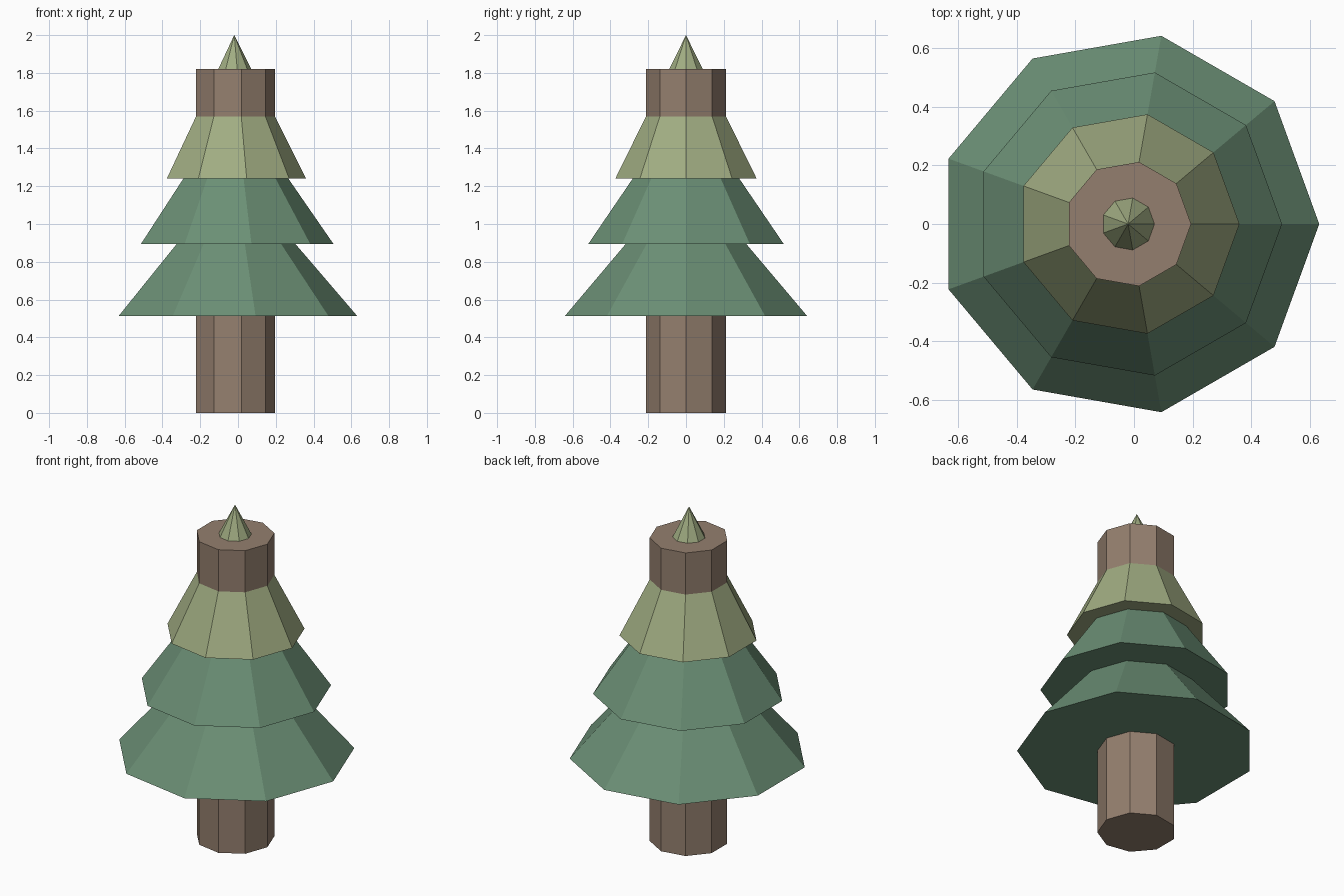
import bpy, bmesh
from math import cos, sin, tau

SIDES = 9
CENTRE_X = -0.02
CONE_HEIGHT = 0.76

default = bpy.data.objects.get("Cube")
if default:
    bpy.data.objects.remove(default)


def make_material(name, rgb):
    mat = bpy.data.materials.new(name)
    mat.use_nodes = True
    colour = (*rgb, 1)
    mat.diffuse_color = colour
    shader = next(n for n in mat.node_tree.nodes if n.type == "BSDF_PRINCIPLED")
    shader.inputs["Base Color"].default_value = colour
    return mat


def ring(bm, radius, z):
    return [bm.verts.new((radius * cos(tau * i / SIDES),
                          radius * sin(tau * i / SIDES), z))
            for i in range(SIDES)]


def make_part(name, mat, radius, bottom, height, pointed):
    """Flat-shaded nine-sided cone or column with one corner on +x."""
    bm = bmesh.new()
    base = ring(bm, radius, 0)
    bm.faces.new(base[::-1])
    if pointed:
        tip = bm.verts.new((0, 0, height))
        for i in range(SIDES):
            bm.faces.new((base[i], base[(i + 1) % SIDES], tip))
    else:
        top = ring(bm, radius, height)
        bm.faces.new(top)
        for i in range(SIDES):
            j = (i + 1) % SIDES
            bm.faces.new((base[i], base[j], top[j], top[i]))
    mesh = bpy.data.meshes.new(name)
    bm.to_mesh(mesh)
    bm.free()
    mesh.materials.append(mat)
    obj = bpy.data.objects.new(name, mesh)
    obj.location = (CENTRE_X, 0, bottom)
    bpy.context.collection.objects.link(obj)


bark = make_material("bark brown", (0.296, 0.212, 0.156))
dark_green = make_material("dark green", (0.147, 0.275, 0.178))
light_green = make_material("light green", (0.352, 0.413, 0.223))

# Trunk pierces the foliage; the top cone's tip pokes out above it
make_part("trunk", bark, 0.215, 0, 1.82, False)

# Foliage tiers
make_part("lower_foliage", dark_green, 0.652, 0.512, CONE_HEIGHT, True)
make_part("middle_foliage", dark_green, 0.525, 0.895, CONE_HEIGHT, True)
make_part("upper_foliage", light_green, 0.38, 1.24, CONE_HEIGHT, True)
